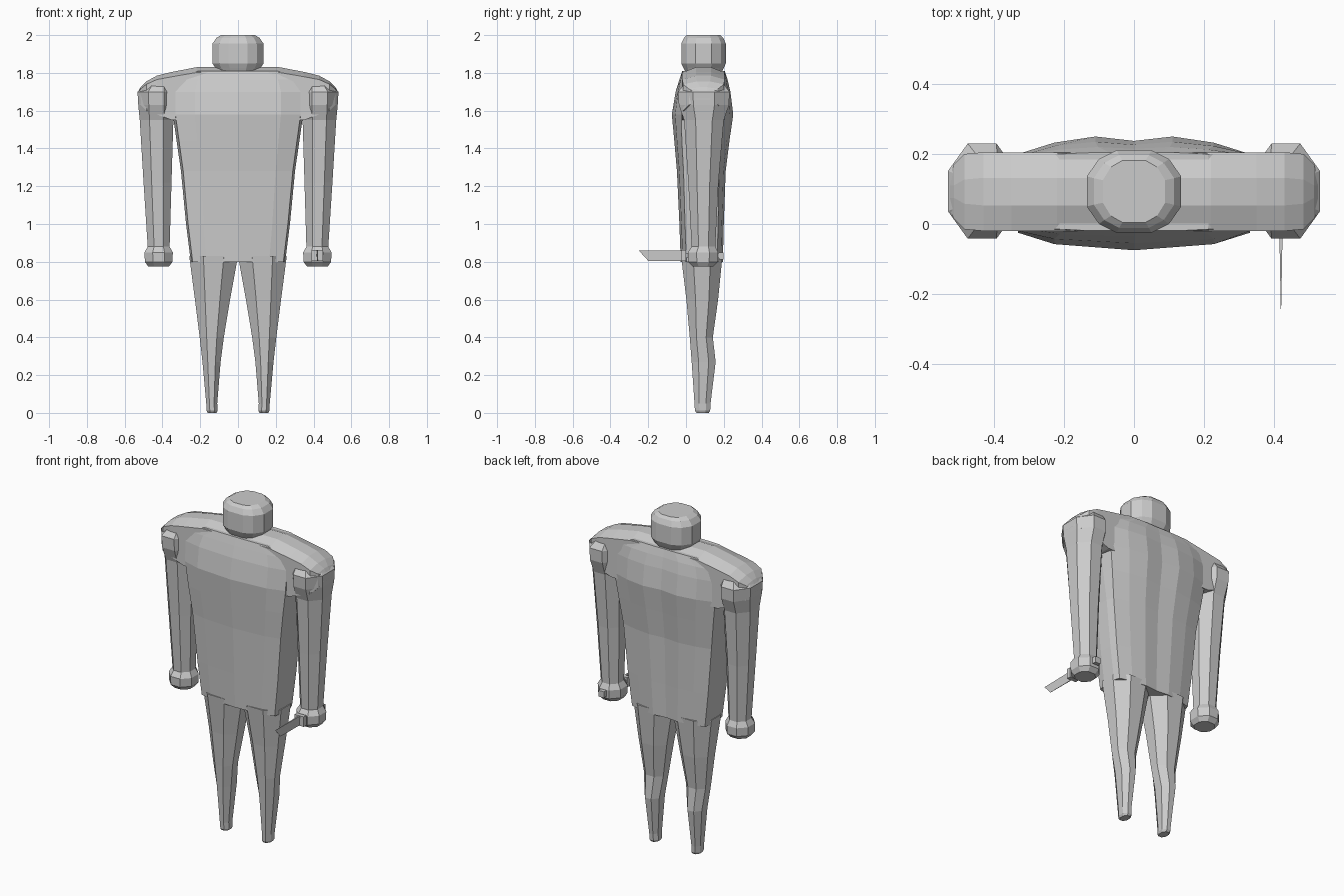
import bpy, bmesh

grey = bpy.data.materials.new("plain grey")
grey.diffuse_color = (0.6, 0.6, 0.6, 1)


def loft(name, rings):
    """Skin a stack of equal-sized point rings and cap both ends."""
    bm = bmesh.new()
    vs = [[bm.verts.new(p) for p in r] for r in rings]
    n = len(rings[0])
    for a, b in zip(vs, vs[1:]):
        for i in range(n):
            j = (i + 1) % n
            bm.faces.new((a[i], a[j], b[j], b[i]))
    bm.faces.new(vs[0][::-1])
    bm.faces.new(vs[-1])
    bmesh.ops.recalc_face_normals(bm, faces=bm.faces)
    me = bpy.data.meshes.new(name)
    bm.to_mesh(me)
    bm.free()
    me.materials.append(grey)
    ob = bpy.data.objects.new(name, me)
    bpy.context.collection.objects.link(ob)
    return ob


def octagon(z, x0, x1, y0, y1, k=0.29):
    """Chamfered rectangle at height z."""
    a, b = (x1 - x0) * k, (y1 - y0) * k
    return [(x0 + a, y0, z), (x1 - a, y0, z), (x1, y0 + b, z), (x1, y1 - b, z),
            (x1 - a, y1, z), (x0 + a, y1, z), (x0, y1 - b, z), (x0, y0 + b, z)]


def box(name, x0, x1, y0, y1, z0, z1):
    return loft(name, [[(x0, y0, z), (x1, y0, z), (x1, y1, z), (x0, y1, z)] for z in (z0, z1)])


def torso_ring(z, w, yf, yb, bulge):
    """Broad section, bowed at the front and with a shallow spine groove."""
    half = [(0.66 * w, yf + 0.35 * bulge), (0.96 * w, yf + bulge), (w, 0.05), (w, 0.13),
            (0.96 * w, yb - bulge), (0.66 * w, yb - 0.35 * bulge), (0.32 * w, yb)]
    pts = [(0, yf)] + half + [(0, yb - 0.25 * bulge)] + [(-x, y) for x, y in half[::-1]]
    return [(x, y, z) for x, y in pts]


# Torso
loft("torso", [torso_ring(*r) for r in (
    (0.80, 0.25, -0.028, 0.195, 0.03),
    (1.00, 0.275, -0.035, 0.20, 0.03),
    (1.28, 0.302, -0.048, 0.21, 0.035),
    (1.44, 0.325, -0.062, 0.23, 0.04),
    (1.58, 0.345, -0.075, 0.25, 0.05),
    (1.70, 0.345, -0.055, 0.235, 0.035),
    (1.765, 0.32, -0.035, 0.22, 0.02),
    (1.81, 0.22, -0.02, 0.205, 0.005))])

# Shoulder yoke, swept from side to side
half = [(0.22, 1.83, 1.55, -0.02, 0.205), (0.35, 1.805, 1.55, -0.02, 0.205),
        (0.43, 1.785, 1.58, -0.02, 0.205), (0.485, 1.755, 1.60, -0.015, 0.20),
        (0.515, 1.725, 1.63, 0.015, 0.17), (0.53, 1.70, 1.66, 0.05, 0.13)]
stations = [(-h[0],) + h[1:] for h in half[::-1]] + half
loft("shoulder_yoke", [[(x, y0, zb), (x, y0, zt - (zt - zb) * 0.1), (x, min(y0 + 0.073, 0.075), zt),
                        (x, max(y1 - 0.073, 0.11), zt), (x, y1, zt - (zt - zb) * 0.1), (x, y1, zb)]
                       for x, zt, zb, y0, y1 in stations])

# Arms with hands, and legs
arm = [(0.775, 0.365, 0.475, 0.035, 0.145), (0.80, 0.347, 0.493, 0.012, 0.168),
       (0.85, 0.345, 0.495, 0.01, 0.17), (0.88, 0.362, 0.478, 0.03, 0.155),
       (1.22, 0.352, 0.500, 0.012, 0.172), (1.55, 0.342, 0.520, -0.01, 0.20),
       (1.63, 0.336, 0.528, -0.038, 0.228), (1.70, 0.336, 0.532, -0.042, 0.23),
       (1.755, 0.355, 0.48, 0.0, 0.19)]
leg = [(0.0, 0.114, 0.160, 0.055, 0.12), (0.012, 0.108, 0.166, 0.047, 0.128),
       (0.05, 0.110, 0.168, 0.045, 0.130), (0.27, 0.092, 0.188, 0.03, 0.157),
       (0.40, 0.075, 0.203, 0.02, 0.142), (0.60, 0.042, 0.228, 0.002, 0.17),
       (0.83, 0.0, 0.258, -0.026, 0.193)]
for side, s in (("left", -1), ("right", 1)):
    for name, rows in (("arm", arm), ("leg", leg)):
        loft(f"{side}_{name}", [[(s * x, y, z) for x, y, z in octagon(*r)] for r in rows])


# Head
def head_ring(z, sx, sy):
    q = [(0.05, -0.118), (0.10, -0.093), (0.135, -0.043)]
    q += [(x, -y) for x, y in q[::-1]]
    q += [(-x, y) for x, y in q[::-1]]
    return [(x * sx, 0.093 + y * sy, z) for x, y in q]


loft("head", [head_ring(*r) for r in ((1.79, 0.75, 0.75), (1.825, 0.88, 0.9), (1.85, 1, 1),
                                      (1.955, 1, 1), (1.985, 0.85, 0.88), (2.0, 0.66, 0.75))])

# Knife held in the right hand
loft("knife_blade", [[(0.42 - t * e, y, z) for t, y, z in (
    (0.1, -0.25, 0.86), (0.1, -0.20, 0.805), (0.5, 0.0, 0.805), (1, 0.0, 0.86))] for e in (-0.005, 0.005)])
box("knife_guard", 0.39, 0.45, -0.025, 0.0, 0.803, 0.862)
box("knife_handle", 0.408, 0.432, 0.0, 0.18, 0.82, 0.846)
box("knife_pommel", 0.402, 0.438, 0.175, 0.198, 0.813, 0.85)
